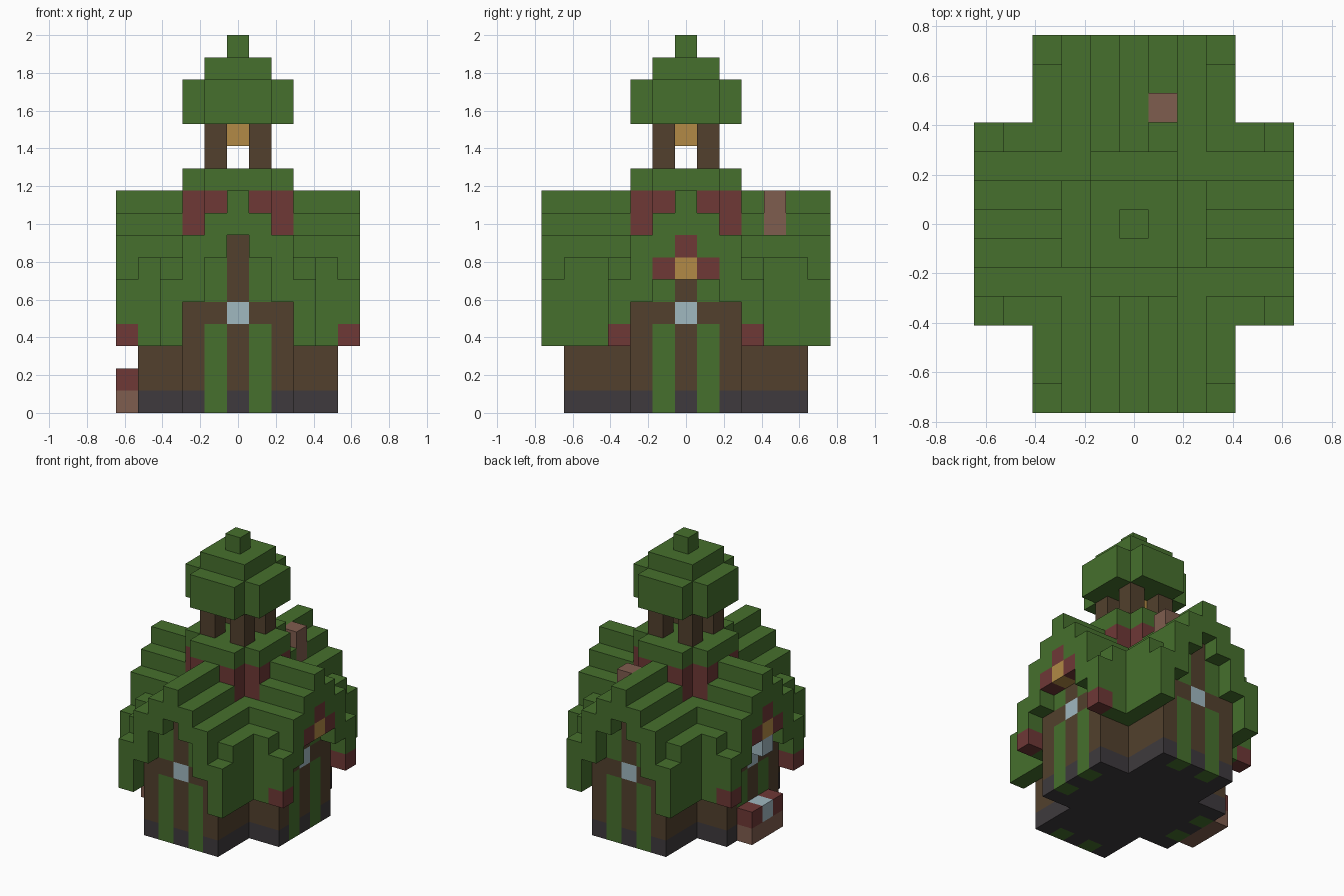
import bpy, bmesh
from mathutils import Vector

if "Cube" in bpy.data.objects:
    bpy.data.objects.remove(bpy.data.objects["Cube"], do_unlink=True)

UNIT = 2 / 17  # edge of one block


def srgb(r, g, b):
    lin = lambda c: c / 12.92 if c <= 0.04045 else ((c + 0.055) / 1.055) ** 2.4
    return tuple(lin(c / 255) for c in (r, g, b)) + (1.0,)


PALETTE = {
    "leaf green": srgb(70, 112, 45),
    "timber brown": srgb(82, 64, 45),
    "stone grey": srgb(62, 58, 61),
    "berry red": srgb(110, 56, 54),
    "clay tan": srgb(127, 93, 78),
    "brass yellow": srgb(178, 138, 70),
    "glass blue": srgb(160, 184, 192),
}
NAMES = list(PALETTE)
GREEN, BROWN, GREY, RED, TAN, YELLOW, BLUE = NAMES
materials = {}
for name, colour in PALETTE.items():
    mat = bpy.data.materials.new(name)
    mat.use_nodes = True
    mat.diffuse_color = colour
    bsdf = mat.node_tree.nodes["Principled BSDF"]
    bsdf.inputs["Base Color"].default_value = colour
    bsdf.inputs["Roughness"].default_value = 0.9
    materials[name] = mat

cells = {}  # block position -> (part, colour)


def fill(part, colour, xs, ys, zs):
    """Fill a box of blocks; each range is inclusive."""
    for x in range(xs[0], xs[1] + 1):
        for y in range(ys[0], ys[1] + 1):
            for z in range(zs[0], zs[1] + 1):
                cells[x, y, z] = (part, colour)


def cross(part, colour, zs):
    """Five-wide square without its corners."""
    fill(part, colour, (-2, 2), (-1, 1), zs)
    fill(part, colour, (-1, 1), (-2, 2), zs)


def wing(along_x, reach):
    """Two opposite gabled wings; w runs along the wing and u across it."""
    def put(part, colour, us, ws, zs):
        fill(part, colour, *((ws, us) if along_x else (us, ws)), zs)

    # stepped roof body with hanging eaves
    for u in range(-3, 4):
        put("roof", GREEN, (u, u), (-reach, reach), (3, 9 - abs(u)))
    # walls with stone footing
    put("walls", BROWN, (-2, 2), (-reach, reach), (1, 4))
    put("footing", GREY, (-2, 2), (-reach, reach), (0, 0))
    for end in (-1, 1):
        w = (end * reach, end * reach)
        # central post, window and climbing vines
        put("walls", BROWN, (0, 0), w, (5, 7))
        put("window", BLUE, (0, 0), w, (4, 4))
        for side in (-1, 1):
            put("vines", GREEN, (side, side), w, (0, 3))
        # gable trim one block proud of the wall
        tip = (end * (reach + 1),) * 2
        for u in range(-3, 4):
            low, high = [(8, 9), (7, 8), (5, 7), (3, 5)][abs(u)]
            put("gable_trim", GREEN, (u, u), tip, (low, high))


wing(False, 5)
wing(True, 4)
# footing and walls stay continuous through the crossing
for x0, y0 in ((2, 5), (4, 2)):
    for (x, y, z) in [c for c in cells if abs(c[0]) < x0 and abs(c[1]) < y0]:
        if z < 5:
            cells[x, y, z] = ("footing", GREY) if z == 0 else ("walls", BROWN)

# side gable flowers and red eave tips
for x in (-5, 5):
    fill("flower", RED, (x, x), (-1, 1), (6, 6))
    fill("flower", RED, (x, x), (0, 0), (7, 7))
    fill("flower", YELLOW, (x, x), (0, 0), (6, 6))
    for y in (-3, 3):
        fill("eave_tip", RED, (x, x), (y, y), (3, 3))

# spout and trough on the right side
fill("spout", BLUE, (-5, -5), (0, 0), (5, 5))
fill("trough", TAN, (-5, -5), (-1, 1), (0, 0))
fill("trough", RED, (-5, -5), (-1, 1), (1, 1))
fill("trough", BLUE, (-5, -5), (0, 0), (1, 1))

fill("chimney", TAN, (1, 1), (4, 4), (8, 9))

# bell tower
cross("tower_base", RED, (8, 9))
cross("tower_deck", GREEN, (10, 10))
for x in (-1, 1):
    for y in (-1, 1):
        fill("tower_posts", BROWN, (x, x), (y, y), (11, 12))
fill("bell", YELLOW, (0, 0), (0, 0), (12, 12))
cross("tower_cap", GREEN, (13, 14))
fill("tower_cap", GREEN, (-1, 1), (-1, 1), (15, 15))
fill("tower_cap", GREEN, (0, 0), (0, 0), (16, 16))


def build(part):
    """Make one object from the exposed block faces of a part."""
    bm = bmesh.new()
    colours = sorted({c for p, c in cells.values() if p == part})
    for pos, (owner, colour) in cells.items():
        if owner != part:
            continue
        for axis in range(3):
            for sign in (-1, 1):
                n = Vector((0, 0, 0))
                n[axis] = sign
                if tuple(int(a + b) for a, b in zip(pos, n)) in cells:
                    continue
                s, t = Vector((0, 0, 0)), Vector((0, 0, 0))
                s[(axis + 1) % 3] = 0.5
                t[(axis + 2) % 3] = 0.5 * sign
                mid = Vector(pos) + Vector((0, 0, 0.5)) + n / 2
                corners = (mid - s - t, mid + s - t, mid + s + t, mid - s + t)
                face = bm.faces.new([bm.verts.new(c * UNIT) for c in corners])
                face.material_index = colours.index(colour)
    if not bm.faces:
        bm.free()
        return
    bmesh.ops.remove_doubles(bm, verts=bm.verts, dist=UNIT / 100)
    bmesh.ops.dissolve_limit(bm, angle_limit=0.01, verts=bm.verts,
                             edges=bm.edges, delimit={"MATERIAL"})
    mesh = bpy.data.meshes.new(part)
    bm.to_mesh(mesh)
    bm.free()
    for c in colours:
        mesh.materials.append(materials[c])
    bpy.context.collection.objects.link(bpy.data.objects.new(part, mesh))


for part in sorted({p for p, _ in cells.values()}):
    build(part)
